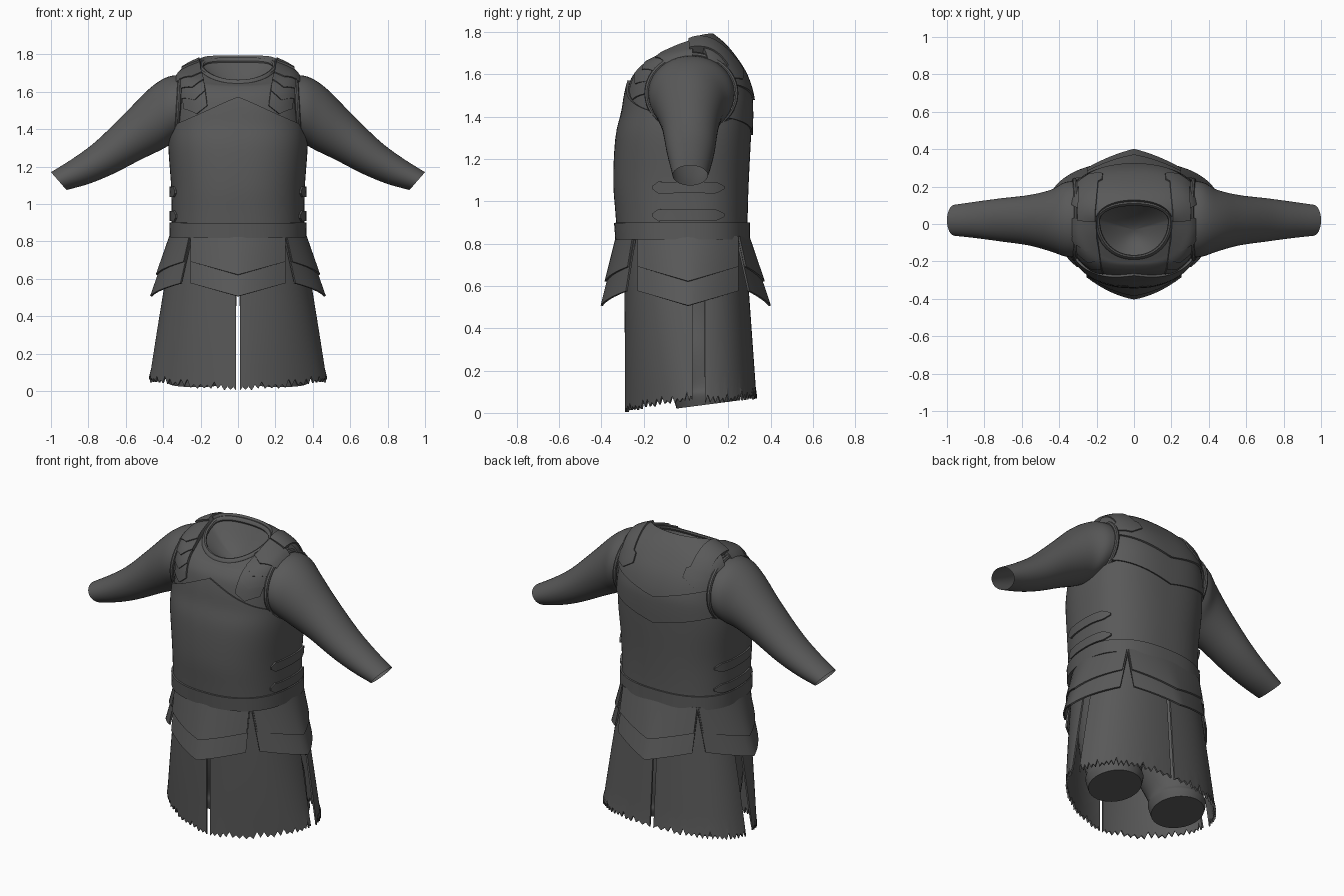
import bpy, math, random
from mathutils import Vector, Matrix
from mathutils.bvhtree import BVHTree

if "Cube" in bpy.data.objects:
    bpy.data.objects.remove(bpy.data.objects["Cube"])

random.seed(4)
MAT = bpy.data.materials.new("dark grey")
MAT.diffuse_color = (0.1, 0.1, 0.1, 1)
MAT.use_nodes = True
MAT.node_tree.nodes["Principled BSDF"].inputs["Base Color"].default_value = MAT.diffuse_color
PI = math.pi


def finish(name, verts, faces, thick=0, mirror=False, side=1):
    """Mesh object with optional outward thickness and left/right mirror."""
    me = bpy.data.meshes.new(name)
    me.from_pydata([tuple(v) for v in verts], [], faces)
    ob = bpy.data.objects.new(name, me)
    bpy.context.collection.objects.link(ob)
    me.materials.append(MAT)
    ob.modifiers.new("weld", 'WELD').merge_threshold = 0.0003
    if thick:
        s = ob.modifiers.new("solid", 'SOLIDIFY')
        s.thickness, s.offset = thick, side
    if mirror:
        ob.modifiers.new("mirror", 'MIRROR').use_mirror_merge = False
    for o in bpy.context.selected_objects:
        o.select_set(False)
    ob.select_set(True)
    bpy.context.view_layer.objects.active = ob
    bpy.ops.object.convert(target='MESH')
    bpy.ops.object.shade_smooth_by_angle(angle=math.radians(35))


def patch(name, f, nu, nv, thick=0, mirror=False, side=1):
    finish(name, *grid(f, nu, nv), thick, mirror, side)


def grid(f, nu, nv):
    verts = [f(i / nu, j / nv) for j in range(nv + 1) for i in range(nu + 1)]
    k = nu + 1
    return verts, [(j * k + i, j * k + i + 1, (j + 1) * k + i + 1, (j + 1) * k + i)
                   for j in range(nv) for i in range(nu)]


def spline(rows, t):
    """Catmull-Rom through rows of numbers, t in 0..len-1."""
    n = len(rows) - 1
    i = max(0, min(n - 1, int(t)))
    s = t - i
    p = [rows[max(0, min(n, i + k))] for k in (-1, 0, 1, 2)]
    return [b + 0.5 * s * (c - a + s * (2*a - 5*b + 4*c - d + s * (3*(b - c) + d - a)))
            for a, b, c, d in zip(*p)]


def section(w, yf, yb, n, a, yc=0.02):
    """Rounded-box cross-section; returns x, y and the -1..1 depth."""
    c, s = math.cos(a), math.sin(a)
    x = math.copysign(abs(c) ** (2 / n), c)
    q = math.copysign(abs(s) ** (2 / n), s)
    return w * x, yc + q * ((yb - yc) if q > 0 else (yc - yf)), q


# Torso rings: half width, y front, y back, z front / side / back, roundness
RINGS = [(.345, -.312, .28, .82, .82, .82, 2.4), (.343, -.322, .28, .95, .95, .95, 2.4),
         (.346, -.332, .285, 1.1, 1.1, 1.1, 2.4), (.36, -.322, .295, 1.3, 1.3, 1.3, 2.5),
         (.355, -.295, .298, 1.42, 1.42, 1.42, 2.6), (.342, -.28, .292, 1.51, 1.51, 1.5, 2.7),
         (.332, -.26, .262, 1.58, 1.6, 1.59, 2.7), (.31, -.225, .215, 1.625, 1.675, 1.665, 2.6),
         (.26, -.20, .165, 1.64, 1.71, 1.725, 2.4), (.195, -.178, .11, 1.65, 1.735, 1.77, 2.1)]
TOP = len(RINGS) - 1


def torso(a, t):
    w, yf, yb, zf, zm, zb, n = spline(RINGS, t)
    x, y, q = section(w, yf, yb, n, a)
    return Vector((x, y, zm + (zb - zf) / 2 * q + ((zf + zb) / 2 - zm) * q * q))


def level(a, z):
    lo, hi = 0, TOP
    for _ in range(22):
        m = (lo + hi) / 2
        lo, hi = (m, hi) if torso(a, m).z < z else (lo, m)
    return lo


def band(name, a0, a1, low, high, nu, nv, thick):
    """Plate lying on the torso between two height rules."""
    def f(u, v):
        a = math.radians(a0 + (a1 - a0) * u)
        t0, t1 = level(a, low(a)), level(a, high(a))
        return torso(a, t0 + (t1 - t0) * v)
    patch(name, f, nu, nv, thick)


# Torso shell with closed bottom, and a dished lining in the neck opening
NU = 72
tv, tf = grid(lambda u, v: torso(u * 2 * PI, v * TOP), NU, 45)
finish("torso", tv, tf + [tuple(range(NU - 1, -1, -1))])
BVH = BVHTree.FromPolygons(tv, tf + [tuple(45 * (NU + 1) + i for i in range(NU))])
patch("neck_lining", lambda u, v: torso(u * 2 * PI, TOP).lerp(Vector((0, -.03, 1.71)), v)
      - Vector((0, 0, .1 * math.sin(v * PI / 2))), NU, 8)


def breast_top(a):
    if math.sin(a) > 0:
        return 1.33 + 0.1 * math.sin(a)
    x = 0.35 * abs(math.cos(a)) ** 0.8
    return 1.57 - 0.455 * x - max(0, x - 0.31) * 2


def vee(z, rise):
    """Height rule dipping to z in the middle."""
    return lambda a: z + rise * abs(math.cos(a)) ** .8


# Cuirass plates and belt
band("breastplate", -90, 270, lambda a: .83, breast_top, 96, 20, .012)
band("back_plate_lower", 15, 165, vee(1.315, .09), vee(1.52, .09), 48, 8, .02)
band("back_yoke", 15, 165, vee(1.475, .09), lambda a: 1.8, 48, 14, .03)
band("belt", 0, 360, lambda a: .82, lambda a: .9, 80, 2, .022)


def tube(name, path, centre, axis, r, mirror=False):
    def f(u, v):
        p = path(u * 2 * PI)
        out = (p - centre).normalized()
        return p + r * (out * math.cos(v * 2 * PI) + axis * math.sin(v * 2 * PI))
    patch(name, f, 56, 8, 0, mirror)


tube("collar_rim", lambda a: torso(a, TOP), Vector((0, -.03, 1.72)), Vector((0, 0, 1)), .014)

# Sleeves: top x,z / bottom x,z / half depth / y centre
ARM = [(.29, 1.69, .32, 1.34, .205, .025), (.375, 1.68, .365, 1.315, .198, .025),
       (.47, 1.62, .42, 1.285, .165, .018), (.60, 1.49, .52, 1.237, .135, .02),
       (.757, 1.337, .67, 1.16, .115, .022), (.88, 1.245, .80, 1.107, .098, .022),
       (1.0, 1.17, .917, 1.075, .083, .02)]


def arm(a, t, k=1):
    tx, tz, bx, bz, hy, yc = spline(ARM, t)
    c = k * math.cos(a)
    return Vector(((tx + bx) / 2 + c * (tx - bx) / 2, yc + k * hy * math.sin(a),
                   (tz + bz) / 2 + c * (tz - bz) / 2))


patch("sleeve", lambda u, v: arm(-u * 2 * PI, v * 6), 40, 30, 0, True)
tube("armhole_trim", lambda a: arm(a, .3, 1.03), Vector((.33, .025, 1.51)),
     Vector((1, 0, -.1)), .012, True)


def shoulder(x, deg):
    p = math.radians(deg)
    return BVH.ray_cast(Vector((x, 0, 1.45)), Vector((0, -math.cos(p), math.sin(p))))[0]


# Overlapping chevron scales on the front of each shoulder
for i, start in enumerate((16, 33, 49, 66)):
    def scale(u, v, start=start):
        k = 2 * u - 1
        d = start - 9 * (1 - abs(k))
        d += (98 - d) * v
        return shoulder(.215 + .04 * min(1, d / 75) + .06 * k, d)
    patch("shoulder_scale_%d" % (i + 1), scale, 8, 14, .009 + .006 * i, True)


# Shoulder strap running down the back, with an arrow-shaped end
def back_strap(u, v):
    k = 2 * u - 1
    half = .045 if v < .8 else .065
    d = 95 + 52 * v + (7 * (1 - abs(k)) if v > .8 else 0)
    return shoulder(.24 - .015 * v + half * k, d)


patch("back_strap", back_strap, 6, 20, .038, True)

# Side buckle straps with pointed ends
for nm, zc in (("upper", 1.066), ("lower", .935)):
    def buckle(u, v, zc=zc):
        h = .027 * min(1, .25 + 7 * min(u, 1 - u)) * (1.3 if u < .12 else 1)
        z = zc + h * (2 * v - 1)
        return BVH.ray_cast(Vector((0, -.15 + .32 * u, z)), Vector((1, 0, 0)))[0]
    patch("side_strap_" + nm, buckle, 24, 2, .022, True)


# Tassets: two layered ridged plates on each of four sides
def tasset(name, turn, hw, mid, edge, slope, shift):
    rot = Matrix.Rotation(math.radians(turn), 3, 'Z')
    for part, z_edge, z_tip, lift in (("upper", .69, .62, .01), ("lower", .575, .505, 0)):
        def f(u, v):
            k = abs(2 * u - 1)
            bot = z_edge + (z_tip - z_edge) * (1 - k)
            z = bot + (.835 - bot) * v
            out = edge + (mid - edge) * (1 - k * k) + slope * (.82 - z) * (1 - .35 * k)
            return rot @ Vector((hw * (2 * u - 1), -out - lift, z)) + Vector((0, shift, 0))
        patch("%s_tasset_%s" % (name, part), f, 16, 8, .01)


tasset("front", 0, .248, .315, .237, .25, 0)
tasset("back", 180, .248, .285, .237, .34, 0)
tasset("right", 90, .232, .35, .245, .35, .01)
tasset("left", -90, .232, .35, .245, .35, .01)


# Skirt: front and back panels with slits and a ragged hem
def skirt_panel(name, back):
    jag = [.018 + .03 * random.random() if i % 2 else .01 * random.random() for i in range(37)]

    def f(u, v):
        z = .12 + .70 * (v - .1) / .9 if v > .01 else .05
        s = max(0.0, (.82 - z) / .77)
        w = .345 + .13 * s ** .9
        yf, yb, n = -.292 + .004 * s, .28 + .055 * s, 2.4 if back else 2.4 - .75 * s
        a0 = math.asin((.06 / (yb - .03)) ** (n / 2)) if back else 0
        a1 = math.acos((.012 / w) ** (n / 2))
        a = a0 + (a1 - a0) * (u if back else 1 - u)
        x, y, q = section(w, yf, yb, n, a if back else -a, .03)
        if v < .01:
            z = .002 + .1 * (y + .29) + .02 * max(0, x / .47) ** 2 * (not back) + jag[round(u * 36)]
        return Vector((x, y, max(z, .002)))
    patch(name, f, 36, 10, .01, True, -1)


skirt_panel("front_skirt_panel", False)
skirt_panel("back_skirt_panel", True)

# Trouser legs under the skirt: x, y, z, x radius, y radius
LEG = [(.225, .105, .04, .145, .15), (.224, .1, .09, .158, .162), (.22, .09, .14, .153, .157),
       (.2, .05, .3, .175, .188), (.175, .015, .5, .168, .21), (.165, 0, .84, .165, .23)]


def leg(u, v):
    cx, cy, cz, rx, ry = spline(LEG, v * 5)
    a = u * 2 * PI
    tilt = .13 * max(0, 1 - v * 2)
    return Vector((cx + rx * math.cos(a), cy + ry * math.sin(a), cz + tilt * ry * math.sin(a)))


lv, lf = grid(leg, 32, 25)
finish("trouser_leg", lv, lf + [tuple(range(31, -1, -1))], 0, True)
